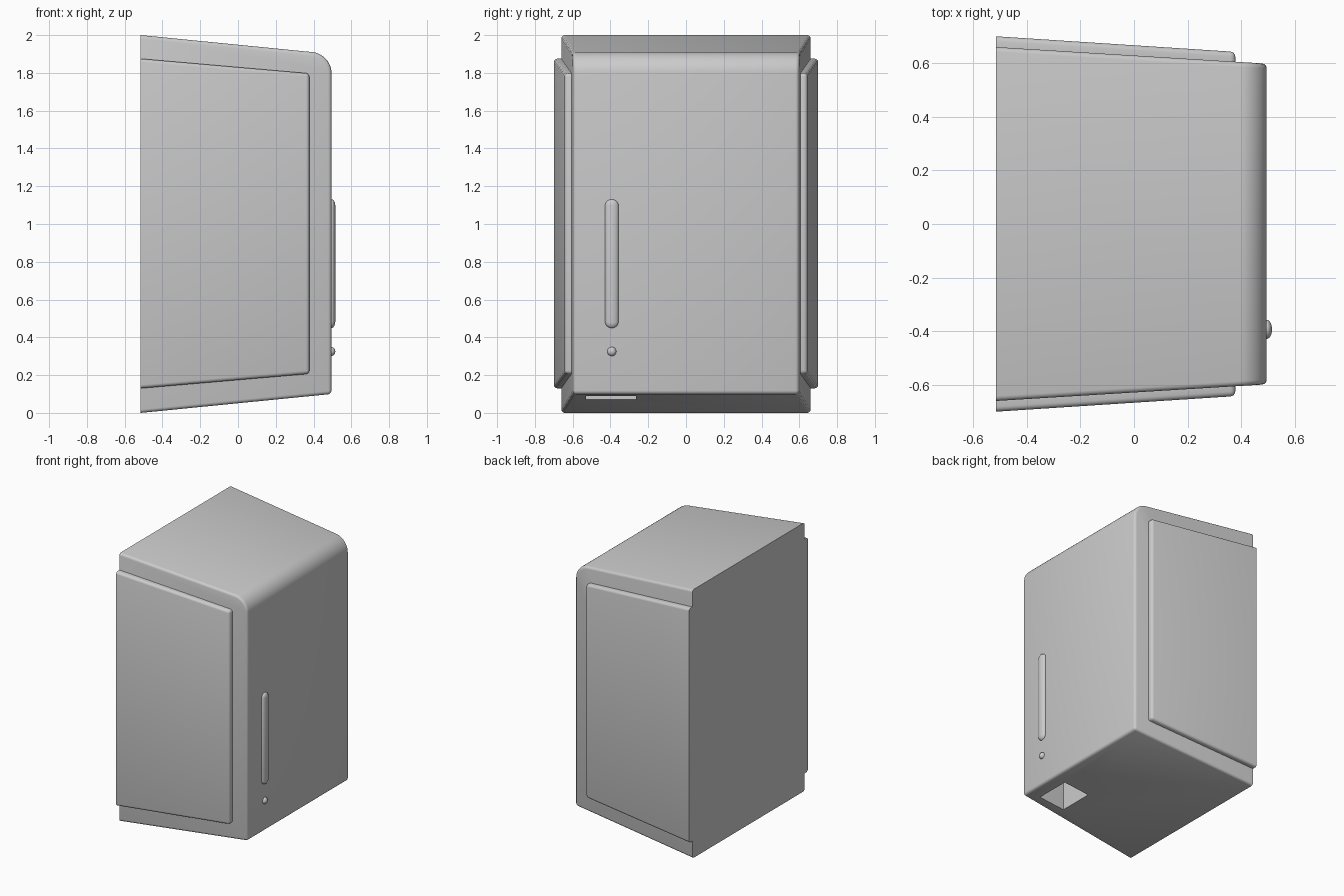
import bpy, bmesh, math
from mathutils import Vector

if "Cube" in bpy.data.objects:
    bpy.data.objects.remove(bpy.data.objects["Cube"])

BACK, FRONT = -0.515, 0.495


def finish(name, bm):
    bmesh.ops.recalc_face_normals(bm, faces=bm.faces[:])
    me = bpy.data.meshes.new(name)
    bm.to_mesh(me)
    bm.free()
    ob = bpy.data.objects.new(name, me)
    bpy.context.collection.objects.link(ob)
    return ob


def smooth(ob):
    bpy.ops.object.select_all(action='DESELECT')
    ob.select_set(True)
    bpy.context.view_layer.objects.active = ob
    bpy.ops.object.shade_smooth_by_angle(angle=math.radians(30))


def taper_block(back, front):
    """Block from two (x, y0, y1, z0, z1) rectangles."""
    bm = bmesh.new()
    rings = []
    for x, y0, y1, z0, z1 in (back, front):
        pts = [(y0, z0), (y1, z0), (y1, z1), (y0, z1)]
        rings.append([bm.verts.new((x, y, z)) for y, z in pts])
    a, b = rings
    bm.faces.new(a[::-1])
    bm.faces.new(b)
    for i in range(4):
        j = (i + 1) % 4
        bm.faces.new((a[i], a[j], b[j], b[i]))
    bmesh.ops.recalc_face_normals(bm, faces=bm.faces[:])
    return bm


def bevel(bm, edges, r, seg):
    bmesh.ops.bevel(bm, geom=edges, offset=r, segments=seg, profile=0.5,
                    affect='EDGES', clamp_overlap=True)


def soften(bm, r):
    """Round every sharp edge except the flat back rim."""
    bm.normal_update()
    edges = [e for e in bm.edges
             if e.calc_face_angle(0) > math.radians(40)
             and not all(abs(v.co.x - BACK) < 1e-4 for v in e.verts)]
    bevel(bm, edges, r, 3)


# Tapered body with a large round on the top front edge
bm = taper_block((BACK, -0.66, 0.66, 0, 2), (FRONT, -0.598, 0.598, 0.10, 1.90))
bevel(bm, [e for e in bm.edges
           if all(v.co.x > 0.4 and v.co.z > 1.5 for v in e.verts)], 0.10, 10)
soften(bm, 0.018)
body = finish("cabinet_body", bm)

# Outlet pocket in the underside
bm = bmesh.new()
bmesh.ops.create_cube(bm, size=1)
for v in bm.verts:
    v.co = Vector((0.295 + v.co.x * 0.21, -0.397 + v.co.y * 0.265, 0.14 + v.co.z * 0.36))
cutter = finish("outlet_cutter", bm)
cutter.hide_render = True
mod = body.modifiers.new("outlet", 'BOOLEAN')
mod.operation = 'DIFFERENCE'
mod.solver = 'EXACT'
mod.object = cutter
bpy.context.view_layer.objects.active = body
bpy.ops.object.modifier_apply(modifier=mod.name)
bpy.data.objects.remove(cutter)
smooth(body)

# Raised side panels, mirrored
for s, name in ((-1, "side_panel_front"), (1, "side_panel_rear")):
    bm = taper_block((BACK, s * 0.61, s * 0.70, 0.13, 1.875),
                     (0.378, s * 0.56, s * 0.642, 0.207, 1.797))
    soften(bm, 0.018)
    smooth(finish(name, bm))


# Rounded level window and indicator button on the front face
def pill(name, z, radius, stretch, depth):
    bm = bmesh.new()
    bmesh.ops.create_uvsphere(bm, u_segments=24, v_segments=13, radius=radius)
    for v in bm.verts:
        lift = math.copysign(stretch / 2, v.co.z)
        v.co = Vector((FRONT + v.co.x * depth / radius, -0.393 + v.co.y, z + v.co.z + lift))
    smooth(finish(name, bm))


pill("level_window", 0.79, 0.036, 0.61, 0.02)
pill("indicator_button", 0.325, 0.024, 0, 0.02)
